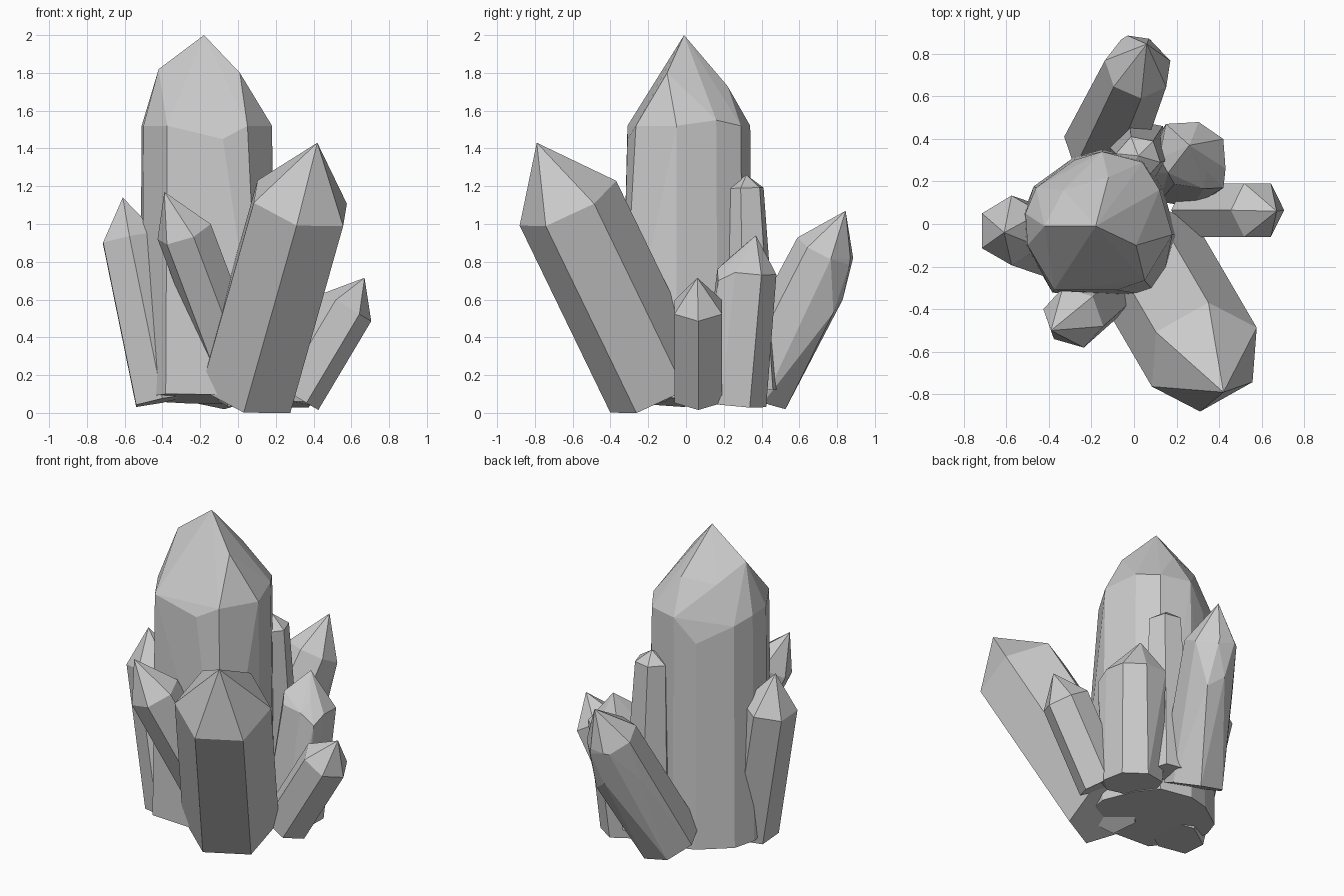
import bpy, bmesh
from math import tau
from mathutils import Vector, Matrix

if "Cube" in bpy.data.objects:
    bpy.data.objects.remove(bpy.data.objects["Cube"])


def hull(name, points):
    """Flat-faced solid wrapped tightly around a few corner points."""
    bm = bmesh.new()
    for p in points:
        bm.verts.new(p)
    res = bmesh.ops.convex_hull(bm, input=bm.verts[:])
    extra = {g for g in res["geom_interior"] + res["geom_unused"]
             if isinstance(g, bmesh.types.BMVert)}
    bmesh.ops.delete(bm, geom=list(extra), context='VERTS')
    bmesh.ops.dissolve_limit(bm, angle_limit=0.03, verts=bm.verts[:], edges=bm.edges[:])
    bmesh.ops.recalc_face_normals(bm, faces=bm.faces[:])
    me = bpy.data.meshes.new(name)
    bm.to_mesh(me)
    bm.free()
    ob = bpy.data.objects.new(name, me)
    bpy.context.collection.objects.link(ob)
    return ob


def crystal(name, sides, base, shoulder, apex, corner, flare=1.0, bulges=()):
    """Tilted prism with a pointed cap; corner is the offset of one shoulder corner."""
    base, shoulder, corner = Vector(base), Vector(shoulder), Vector(corner)
    axis = (shoulder - base).normalized()
    radius = corner.length
    corner = (corner - axis * corner.dot(axis)).normalized() * radius
    pts = [Vector(apex), *map(Vector, bulges)]
    for i in range(sides):
        off = Matrix.Rotation(tau * i / sides, 3, axis) @ corner
        pts += [shoulder + off, base + off * flare]
    return hull(name, pts)


# Main column: irregular outline (x, y, shoulder height, flare), faceted cap, sloping foot
outline = [(-.51, .05, 1.52, 1.03), (-.46, .17, 1.48, 1.04), (-.28, .30, 1.37, 1.04),
           (-.15, .34, 1.52, 1.03), (.04, .29, 1.52, 1.05), (.12, .16, 1.55, 1.05),
           (.18, -.05, 1.52, 1.05), (.05, -.265, 1.52, 1.3), (-.08, -.31, 1.45, 1.06),
           (-.375, -.31, 1.52, 1.04), (-.50, -.10, 1.52, 1.03)]
points = [(-.18, -.01, 2.0), (-.42, -.01, 1.82), (.01, -.10, 1.80), (-.12, .22, 1.73),
          (-.33, .16, 1.71)]
for x, y, z, flare in outline:
    points.append((x, y, z))
    points.append((-.18 + (x + .18) * flare, y * flare, .075 - .08 * y))
hull("main_crystal", points)

# Surrounding crystals
crystal("front_right_crystal", 6, (.05, -.145, .12), (.33, -.625, 1.11),
        (.42, -.79, 1.43), (-.02, -.255, -.12))
crystal("back_crystal", 7, (-.14, .37, .11), (.02, .735, .86),
        (.06, .845, 1.07), (.15, .03, -.05), 1.2,
        [(.0, .83, .60), (.09, .78, .53), (-.17, .70, .62), (-.03, .885, .82), (.07, .87, .82)])
crystal("back_right_crystal", 7, (.22, .25, .05), (.28, .32, .75),
        (.26, .37, .94), (.14, .08, -.01), 1.1,
        [(.16, .24, .83), (.34, .25, .81), (.15, .47, .74), (.42, .17, .70),
         (.35, .12, .06), (.09, .37, .06)])
crystal("right_crystal", 6, (.30, .065, .09), (.58, .065, .56),
        (.67, .06, .715), (.125, 0, -.075))
crystal("left_crystal", 6, (-.40, -.09, .065), (-.575, -.03, .925),
        (-.61, -.04, 1.14), (-.14, .08, -.03))
crystal("front_left_crystal", 6, (.04, -.15, .10), (-.285, -.44, .96),
        (-.39, -.50, 1.17), (.05, -.14, -.03))
crystal("back_side_crystal", 6, (.03, .34, .12), (.02, .31, 1.19),
        (.02, .32, 1.26), (.07, .08, 0), 1.5)
